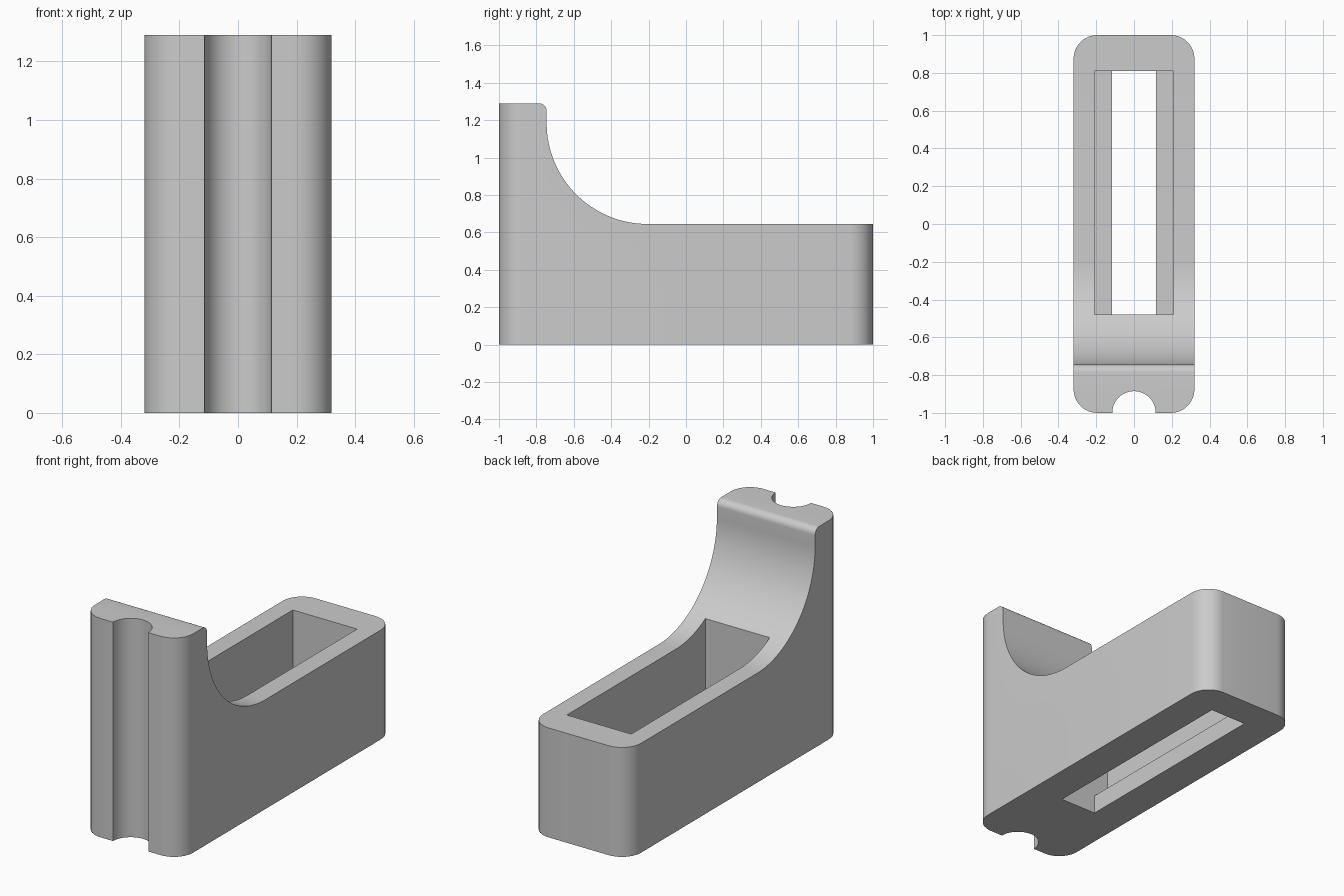
import bpy, bmesh
from math import sin, cos, pi, radians
from mathutils import Vector

cube = bpy.data.objects.get("Cube")
if cube:
    bpy.data.objects.remove(cube, do_unlink=True)

grey = bpy.data.materials.new("plain_grey")
grey.use_nodes = True
colour = (0.6, 0.6, 0.6, 1)
grey.diffuse_color = colour
grey.node_tree.nodes["Principled BSDF"].inputs["Base Color"].default_value = colour


def arc(cx, cy, r, start, end, steps):
    """Points along an arc, angles in degrees."""
    angles = [radians(start + (end - start) * i / steps) for i in range(steps + 1)]
    return [(cx + r * cos(a), cy + r * sin(a)) for a in angles]


def prism(name, points, direction):
    """Closed solid made by pushing an outline along a direction."""
    bm = bmesh.new()
    face = bm.faces.new([bm.verts.new(p) for p in points])
    result = bmesh.ops.extrude_face_region(bm, geom=[face])
    moved = [v for v in result["geom"] if isinstance(v, bmesh.types.BMVert)]
    bmesh.ops.translate(bm, verts=moved, vec=Vector(direction))
    bmesh.ops.recalc_face_normals(bm, faces=bm.faces)
    mesh = bpy.data.meshes.new(name)
    bm.to_mesh(mesh)
    bm.free()
    mesh.materials.append(grey)
    obj = bpy.data.objects.new(name, mesh)
    bpy.context.collection.objects.link(obj)
    return obj


def box(name, half_width, y0, y1, z0, z1):
    corners = [(-half_width, y0), (half_width, y0), (half_width, y1), (-half_width, y1)]
    return prism(name, [(x, y, z0) for x, y in corners], (0, 0, z1 - z0))


def combine(target, tool, operation):
    mod = target.modifiers.new(tool.name, "BOOLEAN")
    mod.operation = operation
    mod.solver = "EXACT"
    mod.object = tool
    bpy.context.view_layer.objects.active = target
    bpy.ops.object.modifier_apply(modifier=mod.name)
    bpy.data.objects.remove(tool, do_unlink=True)


# Footprint: rounded rectangle with a half-round groove in the front
W, R, HEIGHT, DECK = 0.32, 0.125, 1.29, 0.645
footprint = (arc(W - R, R - 1, R, -90, 0, 10) + arc(W - R, 1 - R, R, 0, 90, 10)
             + arc(R - W, 1 - R, R, 90, 180, 10) + arc(R - W, R - 1, R, 180, 270, 10)
             + arc(0, -1, 0.115, 180, 0, 24))
body = prism("holder_body", [(x, y, 0) for x, y in footprint], (0, 0, HEIGHT))

# Space above the deck: concave sweep up to a rounded upright top
SWEEP, LIP = 0.54, 0.04
sweep_y = -0.745 + SWEEP
side = (arc(sweep_y, DECK + SWEEP, SWEEP, 270, 180, 32)
        + arc(-0.745 - LIP, HEIGHT - LIP, LIP, 0, 90, 8)
        + [(-0.745 - LIP, 1.5), (1.2, 1.5), (1.2, DECK)])
combine(body, prism("sweep_cutter", [(-0.5, y, z) for y, z in side], (1, 0, 0)), "DIFFERENCE")

# Wide pocket from above, narrower slot through the floor
combine(body, box("pocket_cutter", 0.21, -0.48, 0.81, 0.11, 1.6), "DIFFERENCE")
combine(body, box("slot_cutter", 0.117, -0.48, 0.81, -0.1, 0.3), "DIFFERENCE")

# Smooth curves with crisp edges
bpy.ops.object.select_all(action="DESELECT")
body.select_set(True)
bpy.context.view_layer.objects.active = body
bpy.ops.object.shade_smooth_by_angle(angle=radians(30))
